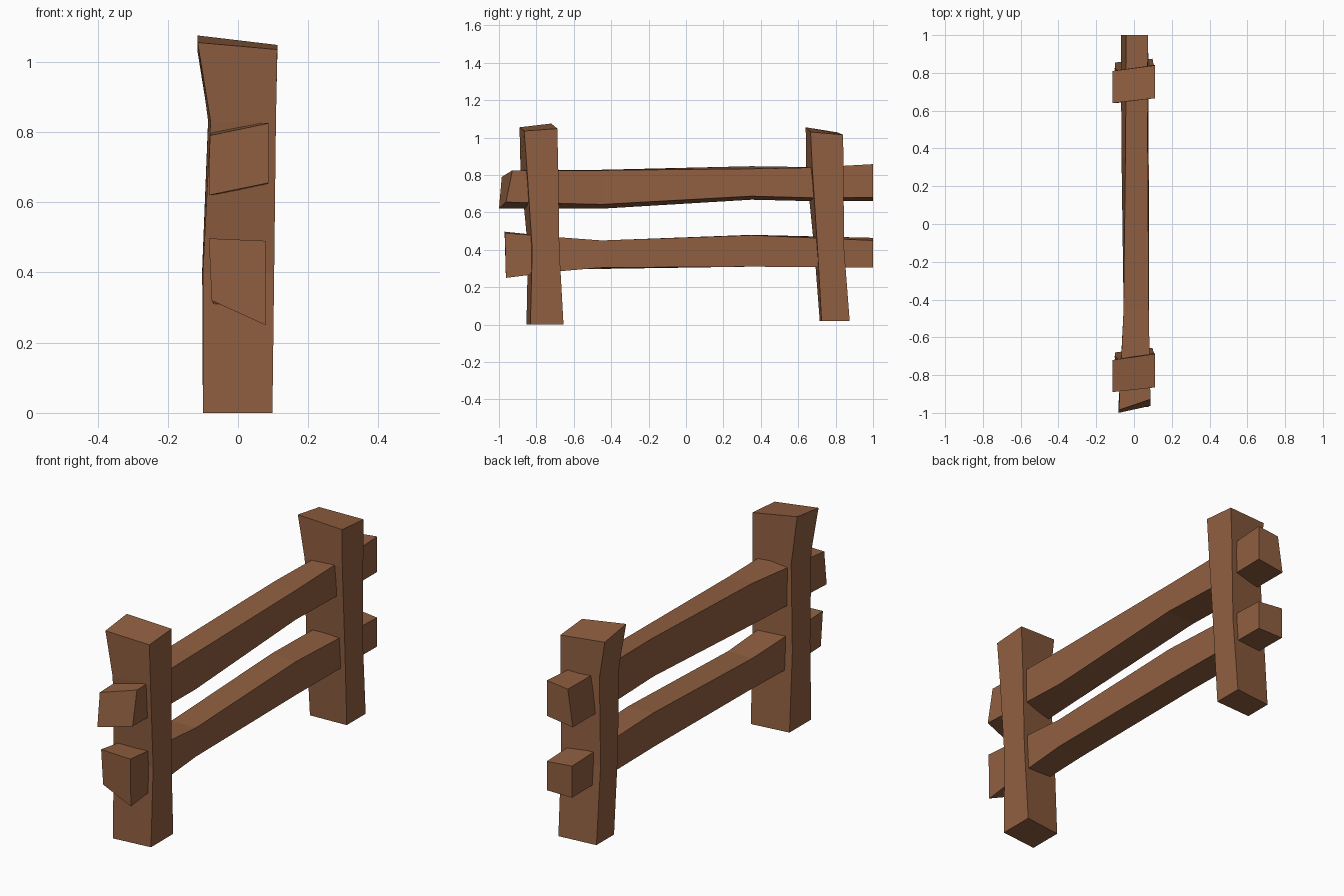
import bpy, bmesh

wood = bpy.data.materials.new("brown_wood")
wood.diffuse_color = (0.28, 0.115, 0.052, 1)


def loft(name, sections):
    """Skin a chain of four-cornered sections and cap both ends."""
    bm = bmesh.new()
    rings = [[bm.verts.new(p) for p in s] for s in sections]
    for a, b in zip(rings, rings[1:]):
        for i in range(4):
            j = (i + 1) % 4
            bm.faces.new((a[i], a[j], b[j], b[i]))
    bm.faces.new(rings[0])
    bm.faces.new(rings[-1])
    bmesh.ops.recalc_face_normals(bm, faces=bm.faces)
    me = bpy.data.meshes.new(name)
    bm.to_mesh(me)
    bm.free()
    me.materials.append(wood)
    ob = bpy.data.objects.new(name, me)
    bpy.context.collection.objects.link(ob)


# Posts share their x outline; corners run left-front, right-front, right-back, left-back
POST_X = [(-0.10, 0.098, 0.098, -0.10), (-0.10, 0.103, 0.103, -0.102),
          (-0.078, 0.108, 0.108, -0.085), (-0.115, 0.112, 0.112, -0.115)]


def post(name, ys, zs):
    loft(name, [list(zip(*s)) for s in zip(POST_X, ys, zs)])


post("front_post",
     [(-0.853, -0.832, -0.655, -0.68), (-0.845, -0.822, -0.677, -0.70),
      (-0.885, -0.85, -0.683, -0.715), (-0.89, -0.865, -0.688, -0.72)],
     [(0,) * 4, (0.4,) * 4, (0.83,) * 4, (1.055, 1.035, 1.048, 1.075)])
post("back_post",
     [(0.715, 0.725, 0.875, 0.855), (0.685, 0.703, 0.845, 0.825),
      (0.642, 0.675, 0.842, 0.81), (0.64, 0.666, 0.84, 0.81)],
     [(0.02,) * 4, (0.41,) * 4, (0.84,) * 4, (1.055, 1.03, 1.015, 1.028)])


# Rails: corners run left-bottom, right-bottom, right-top, left-top
def section(y, xs, zs):
    return [(x, y, z) for x, z in zip(xs, zs)]


loft("upper_rail", [
    [(-0.083, -1.0, 0.62), (0.087, -0.963, 0.655),
     (0.087, -0.928, 0.825), (-0.08, -0.985, 0.79)],
    section(-0.45, (-0.055, 0.078, 0.078, -0.055), (0.62, 0.643, 0.825, 0.828)),
    section(0.35, (-0.066, 0.075, 0.073, -0.045), (0.668, 0.687, 0.833, 0.847)),
    section(0.68, (-0.068, 0.072, 0.07, -0.043), (0.66, 0.678, 0.84, 0.842)),
    section(1.0, (-0.07, 0.075, 0.075, -0.042), (0.66, 0.68, 0.858, 0.845))])
loft("lower_rail", [
    [(-0.075, -0.965, 0.32), (0.078, -0.963, 0.25),
     (0.078, -0.968, 0.49), (-0.083, -0.97, 0.497)],
    section(-0.68, (-0.065, 0.08, 0.08, -0.065), (0.30, 0.285, 0.467, 0.467)),
    section(-0.45, (-0.055, 0.08, 0.08, -0.055), (0.298, 0.305, 0.45, 0.45)),
    section(0.35, (-0.062, 0.078, 0.078, -0.06), (0.31, 0.31, 0.478, 0.48)),
    section(1.0, (-0.066, 0.075, 0.075, -0.066), (0.305, 0.305, 0.45, 0.464))])
